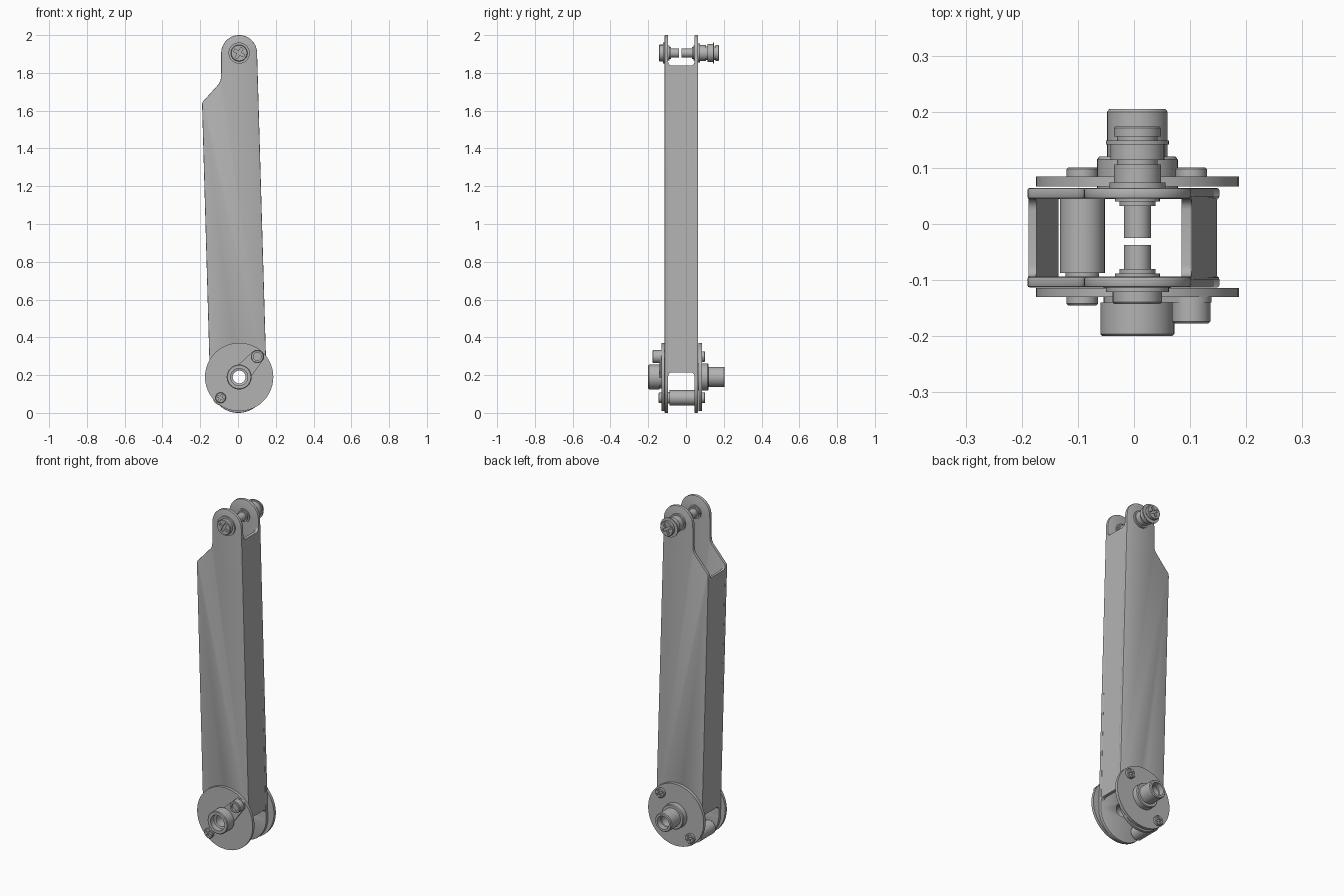
import bpy, bmesh
from math import sin, cos, pi, radians
from mathutils import Matrix

cube = bpy.data.objects.get("Cube")
if cube:
    bpy.data.objects.remove(cube, do_unlink=True)

GREY = (0.45, 0.45, 0.45, 1)
metal = bpy.data.materials.new("satin grey")
metal.use_nodes = True
metal.diffuse_color = GREY
metal.node_tree.nodes["Principled BSDF"].inputs["Base Color"].default_value = GREY

CX = 0.006                # axis of hub and upper pins
HUB, TOP = 0.19, 1.905    # heights of the two pivots
SCREW_LOW, SCREW_HIGH = (-0.092, 0.08), (0.102, 0.298)
FRONT, BACK = (-0.113, -0.094), (0.045, 0.064)   # side plate spans in y


def finish(ob):
    ob.data.materials.append(metal)
    bpy.ops.object.select_all(action='DESELECT')
    ob.select_set(True)
    bpy.context.view_layer.objects.active = ob
    bpy.ops.object.shade_smooth_by_angle(angle=radians(32))
    return ob


def from_bmesh(name, bm):
    bmesh.ops.recalc_face_normals(bm, faces=bm.faces)
    me = bpy.data.meshes.new(name)
    bm.to_mesh(me)
    bm.free()
    ob = bpy.data.objects.new(name, me)
    bpy.context.collection.objects.link(ob)
    return ob


def arc(x, z, rx, rz, start, end, steps):
    angles = [radians(start + (end - start) * i / steps) for i in range(steps + 1)]
    return [(x + rx * cos(a), z + rz * sin(a)) for a in angles]


def circle(x, z, r, turn=360):
    return arc(x, z, r, r, 0, turn, 48)[:-1]


def slab(name, span, outlines, bevel=0.0):
    """Flat plate in the xz plane; later outlines are holes."""
    cu = bpy.data.curves.new(name, 'CURVE')
    cu.dimensions, cu.fill_mode = '2D', 'BOTH'
    cu.extrude = (span[1] - span[0]) / 2 - bevel
    cu.bevel_depth, cu.offset, cu.bevel_resolution = bevel, -bevel, 1
    for pts in outlines:
        sp = cu.splines.new('POLY')
        sp.points.add(len(pts) - 1)
        for p, (x, z) in zip(sp.points, pts):
            p.co = (x, z, 0, 1)
        sp.use_cyclic_u = True
    temp = bpy.data.objects.new(name, cu)
    bpy.context.collection.objects.link(temp)
    bpy.context.view_layer.update()
    me = bpy.data.meshes.new_from_object(temp.evaluated_get(bpy.context.evaluated_depsgraph_get()))
    bpy.data.objects.remove(temp)
    me.transform(Matrix.Translation((0, sum(span) / 2, 0)) @ Matrix.Rotation(pi / 2, 4, 'X'))
    me.materials.clear()
    bm = bmesh.new()
    bm.from_mesh(me)
    bmesh.ops.remove_doubles(bm, verts=bm.verts, dist=0.00002)
    return finish(from_bmesh(name, bm))


def turned(name, x, z, profile, hollow=False, cross=0, segments=40):
    """Part turned about a y axis from (radius, y) points; cross is the outward y sign of a drive recess."""
    bm = bmesh.new()
    rings = [[bm.verts.new((x + r * cos(2 * pi * i / segments), y, z + r * sin(2 * pi * i / segments)))
              for i in range(segments)] for r, y in profile]
    pairs = list(zip(rings, rings[1:]))
    if hollow:
        pairs.append((rings[-1], rings[0]))
    else:
        bm.faces.new(rings[0])
        bm.faces.new(rings[-1])
    for a, b in pairs:
        for i in range(segments):
            j = (i + 1) % segments
            bm.faces.new((a[i], a[j], b[j], b[i]))
    ob = from_bmesh(name, bm)
    if cross:
        tip = max(y * cross for r, y in profile) * cross
        size = max(r for r, y in profile if abs(y - tip) < 0.001)
        for angle in (30, 120):
            cb = bmesh.new()
            bmesh.ops.create_cube(cb, size=1, matrix=Matrix.Translation((x, tip, z))
                                  @ Matrix.Rotation(radians(angle), 4, 'Y')
                                  @ Matrix.Diagonal((size * 1.5, 0.02, size * 0.35, 1)))
            cutter = from_bmesh("cross_cutter", cb)
            cutter.hide_render = True
            mod = ob.modifiers.new("cross", 'BOOLEAN')
            mod.operation, mod.solver, mod.object = 'DIFFERENCE', 'EXACT', cutter
            bpy.context.view_layer.objects.active = ob
            bpy.ops.object.modifier_apply(modifier=mod.name)
            bpy.data.objects.remove(cutter, do_unlink=True)
    return finish(ob)


def wall(name, low, high, thick):
    """Web between the plates, sloping from low to high (x, z), with filleted ends."""
    y0, y1 = FRONT[0] + 0.004, BACK[1] - 0.004
    a, b, r = FRONT[1], BACK[0], 0.02
    bottom = [(y0, low[1] - r), (a, low[1] - r)] + arc(a + r, low[1] - r, r, r, 180, 90, 5)[1:]
    bottom += arc(b - r, low[1] - r, r, r, 90, 0, 5) + [(y1, low[1] - r)]
    top = [(y1, high[1] + r), (b, high[1] + r)] + arc(b - r, high[1] + r, r, r, 0, -90, 5)[1:]
    top += arc(a + r, high[1] + r, r, r, -90, -180, 5) + [(y0, high[1] + r)]
    slope = (high[0] - low[0]) / (high[1] - low[1])
    bm = bmesh.new()
    face = bm.faces.new([bm.verts.new((low[0] + slope * (z - low[1]), y, z)) for y, z in bottom + top])
    out = bmesh.ops.extrude_face_region(bm, geom=[face])
    moved = [v for v in out["geom"] if isinstance(v, bmesh.types.BMVert)]
    bmesh.ops.translate(bm, verts=moved, vec=(thick, 0, 0))
    return finish(from_bmesh(name, bm))


# Arm: two shouldered side plates joined by two webs
outline = arc(CX, TOP, 0.095, 0.095, 0, 180, 28)
outline += [(-0.09, 1.78), (-0.092, 1.76), (-0.101, 1.742), (-0.182, 1.652), (-0.189, 1.642), (-0.19, 1.628)]
outline += arc(0.002, 0.155, 0.15, 0.155, 180, 360, 32)
for name, span in (("front_side_plate", FRONT), ("back_side_plate", BACK)):
    slab(name, span, [outline, circle(CX, HUB, 0.036, -360)], bevel=0.004)
wall("left_web", (0.148, 0.215), (0.103, 1.838), -0.018)
wall("right_web", (-0.149, 0.215), (-0.188, 1.618), 0.014)

# Hub discs
for name, span in (("front_disc", (-0.13, -0.114)), ("back_disc", (0.067, 0.085))):
    slab(name, span, [circle(CX, HUB, 0.181), circle(CX, HUB, 0.036, -360)])

# Hollow hub bosses
turned("front_boss", CX, HUB, [(0.034, -0.113), (0.034, -0.165), (0.045, -0.168), (0.045, -0.2), (0.062, -0.2),
                               (0.066, -0.196), (0.066, -0.14), (0.06, -0.14), (0.06, -0.113)], hollow=True)
turned("back_boss", CX, HUB, [(0.034, 0.064), (0.034, 0.17), (0.038, 0.173), (0.038, 0.205), (0.05, 0.205),
                              (0.054, 0.2), (0.054, 0.12), (0.068, 0.12), (0.072, 0.115), (0.072, 0.064)], hollow=True)

# Crank link and its pin
px, pz = SCREW_HIGH
link = arc(px, pz, 0.036, 0.036, -42, 138, 20) + arc(CX, HUB, 0.05, 0.05, 138, 318, 24)
slab("crank_link", (-0.14, -0.128), [link, circle(CX, HUB, 0.036, -360)])
turned("crank_pin", px, pz, [(0.034, -0.13), (0.034, -0.174), (0.031, -0.177), (0.021, -0.177), (0.021, -0.165)])

# Disc screws
for name, (x, z), y, side in (("front_screw", SCREW_LOW, -0.128, -1), ("back_low_screw", SCREW_LOW, 0.084, 1),
                              ("back_high_screw", SCREW_HIGH, 0.084, 1)):
    turned(name, x, z, [(0.028, y), (0.028, y + side * 0.014), (0.025, y + side * 0.017)], cross=side)

# Spacer between the plates
turned("spacer", *SCREW_LOW, [(0.03, -0.095), (0.03, -0.087), (0.04, -0.087), (0.04, 0.046)])

# Upper pivot pins, reaching toward each other with a gap
turned("front_pivot_pin", CX, TOP, [(0.041, -0.143), (0.044, -0.139), (0.044, -0.121), (0.056, -0.121),
                                    (0.056, -0.113), (0.04, -0.113), (0.04, -0.088), (0.032, -0.088),
                                    (0.032, -0.08), (0.024, -0.08), (0.024, -0.037)], cross=-1)
turned("back_pivot_pin", CX, TOP, [(0.024, -0.025), (0.024, 0.032), (0.032, 0.032), (0.032, 0.04), (0.04, 0.04),
                                   (0.04, 0.064), (0.05, 0.064), (0.05, 0.074), (0.042, 0.074), (0.042, 0.106),
                                   (0.036, 0.106), (0.036, 0.114), (0.048, 0.114), (0.048, 0.142), (0.056, 0.142),
                                   (0.056, 0.149), (0.036, 0.149), (0.036, 0.156), (0.042, 0.156), (0.042, 0.171),
                                   (0.039, 0.174)], cross=1)
